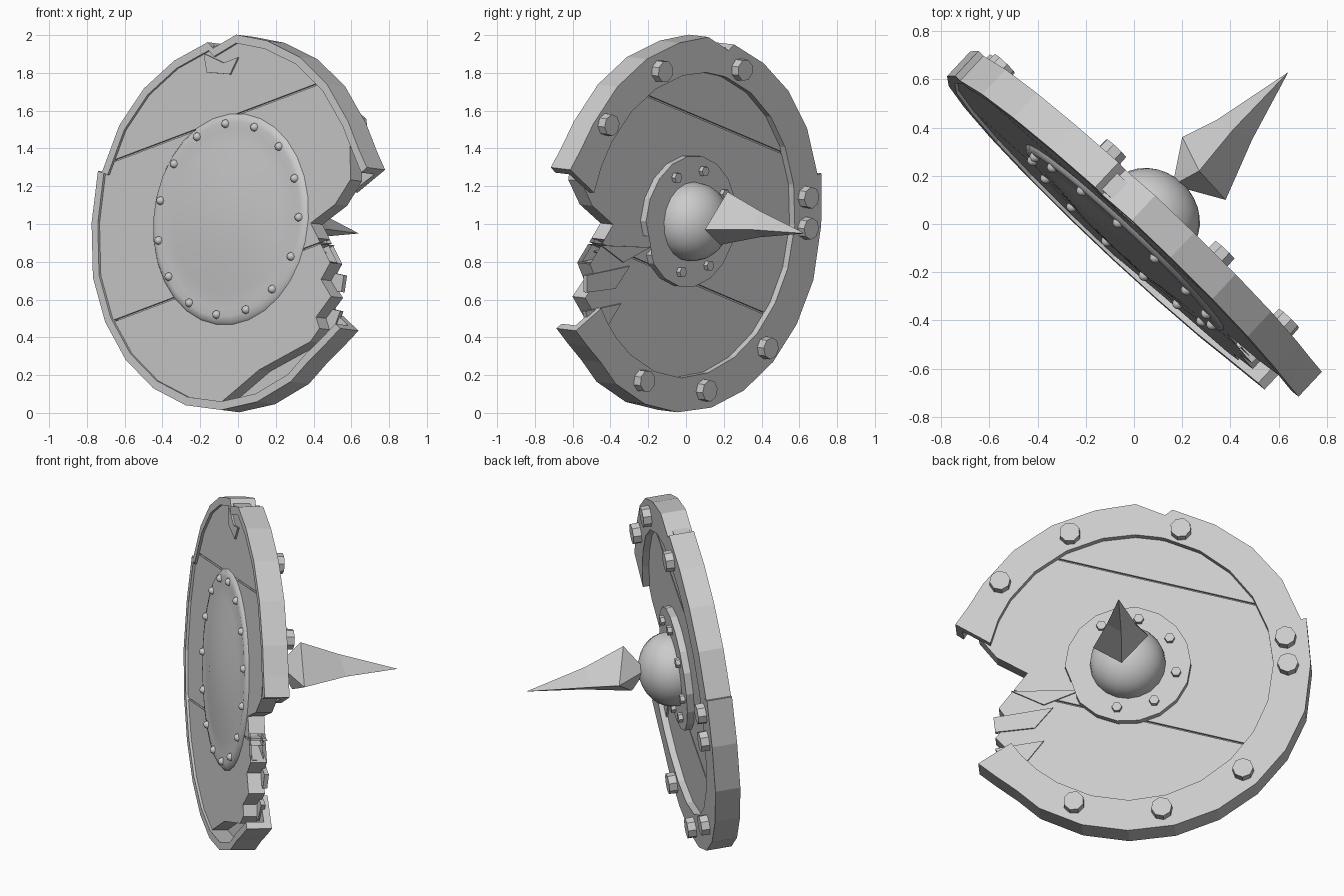
import bpy, bmesh
from math import sin, cos, radians, pi
from mathutils import Matrix, Vector

if "Cube" in bpy.data.objects:
    bpy.data.objects.remove(bpy.data.objects["Cube"])

GREY = (0.6, 0.6, 0.6, 1)
mat = bpy.data.materials.new("plain grey")
mat.use_nodes = True
mat.diffuse_color = GREY
mat.node_tree.nodes["Principled BSDF"].inputs["Base Color"].default_value = GREY

# Shield frame: local x across, y up the face, z out of the front
PLACE = (Matrix.Translation((-0.007, -0.008, 1)) @ Matrix.Rotation(radians(-43.1), 4, 'Z')
         @ Matrix.Rotation(radians(90 - 5), 4, 'X'))


def finish(name, bm, smooth=False, place=PLACE):
    bmesh.ops.recalc_face_normals(bm, faces=bm.faces)
    bm.transform(place)
    mesh = bpy.data.meshes.new(name)
    bm.to_mesh(mesh)
    bm.free()
    mesh.materials.append(mat)
    ob = bpy.data.objects.new(name, mesh)
    bpy.context.collection.objects.link(ob)
    if smooth:
        bpy.ops.object.select_all(action='DESELECT')
        ob.select_set(True)
        bpy.context.view_layer.objects.active = ob
        bpy.ops.object.shade_smooth_by_angle(angle=radians(40))
    return ob


def polar(r, deg, centre=(0, 0)):
    return (centre[0] + r * cos(radians(deg)), centre[1] + r * sin(radians(deg)))


def skin(bm, rings):
    """Join equal rings of points with quads and cap both ends."""
    loops = [[bm.verts.new(p) for p in ring] for ring in rings]
    for a, b in zip(loops, loops[1:]):
        for i in range(len(a)):
            j = (i + 1) % len(a)
            bm.faces.new((a[i], a[j], b[j], b[i]))
    bm.faces.new(loops[0])
    bm.faces.new(loops[-1])


def lathe(name, profile, sides, centre=(0, 0), smooth=False, turn=0):
    bm = bmesh.new()
    skin(bm, [[(*polar(r, turn + 360 * i / sides, centre), z) for i in range(sides)]
              for r, z in profile])
    return finish(name, bm, smooth)


def prism(name, outline, z0, z1, cuts=()):
    """Extruded outline, optionally kept on one side of each (offset, side) seam."""
    bm = bmesh.new()
    bm.faces.new([bm.verts.new((x, y, z0)) for x, y in outline])
    bmesh.ops.triangulate(bm, faces=bm.faces)
    for offset, side in cuts:
        bmesh.ops.bisect_plane(bm, geom=bm.verts[:] + bm.edges[:] + bm.faces[:],
                               plane_co=SEAM * (offset + side * 0.005),
                               plane_no=SEAM * side, clear_inner=True)
    out = bmesh.ops.extrude_face_region(bm, geom=bm.faces[:])["geom"]
    bmesh.ops.translate(bm, vec=(0, 0, z1 - z0),
                        verts=[v for v in out if isinstance(v, bmesh.types.BMVert)])
    return finish(name, bm)


# Wooden planks with a splintered right edge
SEAM = Vector((-0.272, 0.962, 0))
HIGH, LOW = 0.553, -0.284
broken = [(0.28, -0.78), (0.64, -0.63), (0.7, -0.56), (0.67, -0.5), (0.77, -0.39),
          (0.69, -0.3), (0.75, -0.21), (0.54, -0.18), (0.65, -0.15), (0.5, -0.13),
          (0.65, -0.08), (0.59, 0.0), (0.76, 0.1), (0.86, 0.23)]
wood = [polar(0.965, a) for a in range(30, 275, 15)] + broken
prism("top_plank", wood, -0.035, 0.058, [(HIGH, 1)])
prism("middle_plank", wood, -0.035, 0.058, [(HIGH, -1), (LOW, 1)])
prism("bottom_plank", wood, -0.035, 0.058, [(LOW, -1)])
prism("plank_core", [(x * 0.97, y * 0.97) for x, y in wood], -0.02, 0.045)

# Loose splinters along the break
for shard in ([(0.45, -0.22), (0.78, -0.27), (0.77, -0.36), (0.55, -0.34)],
              [(0.3, -0.12), (0.68, -0.11), (0.5, -0.2)],
              [(0.5, -0.42), (0.77, -0.46), (0.72, -0.58), (0.6, -0.55)]):
    prism("splinter", shard, -0.045, -0.02)


# Metal rim in three hammered lengths; stations are angle, radius, end slant
def rim(name, stations):
    bm = bmesh.new()
    rings = []
    for deg, grow, skew in stations:
        inner = 0.812 + 0.035 * min(0, cos(radians(deg)))
        section = [(grow, 0.072), (grow, -0.07), (inner, -0.073), (inner, -0.03),
                   (grow - 0.045, -0.03), (grow - 0.045, 0.072)]
        rings.append([(*polar(r, deg + skew * (1 - r) * 20), z) for r, z in section])
    skin(bm, rings)
    finish(name, bm)


def arc(start, stop, r=0.99):
    return [(a, r, 0) for a in range(start, stop, 15)]


rim("right_rim", [(16, 1.03, -1), (23, 1.0, 0)] + arc(33, 90) + [(91, 1.0, 0), (101, 0.945, 0)])
rim("left_rim", [(101, 0.945, 0), (103, 0.985, 0)] + arc(118, 160, 0.975) + [(164, 0.97, 0)])
rim("lower_rim", [(164, 1.0, 0), (180, 0.985, 0)] + arc(197, 310, 0.995)
    + [(312, 0.98, 0), (320, 1.0, 0), (327, 1.03, 0)])

# Bent flap of rim at the top notch
prism("rim_flap", [(-0.25, 0.9), (-0.22, 0.8), (-0.05, 0.79), (0.0, 0.88), (-0.1, 0.85)],
      0.045, 0.068)

# Rim bolts on the back
for deg, r in ((36, 0.91), (67, 0.89), (108, 0.87), (170, 0.86), (181, 0.86),
               (227, 0.89), (260, 0.89), (292, 0.89)):
    lathe("rim_bolt", [(0.06, -0.06), (0.058, -0.118)], 8, polar(r, deg), turn=deg)

# Front plate with domed rivets
FRONT = (0.01, 0.02)
lathe("front_plate", [(0.56, 0.04), (0.562, 0.058), (0.55, 0.071), (0.52, 0.077), (0.48, 0.074),
                      (0.4, 0.082), (0.25, 0.1), (0.1, 0.11), (0.01, 0.112)],
      30, FRONT, True)
for i in range(15):
    lathe("front_rivet", [(0.024, 0.068), (0.022, 0.083), (0.015, 0.094), (0.004, 0.098)],
          8, polar(0.51, 97 + 24 * i, FRONT), True)

# Back plate with a bite torn from its edge
BACK = (0.03, 0.02)
edge = [polar(0.35, a, BACK) for a in range(0, 330, 20)]
bite = [polar(r, a, BACK) for r, a in ((0.34, 328), (0.25, 331), (0.24, 340), (0.33, 346))]
prism("back_plate", edge + bite, -0.03, -0.075)
for i in range(1, 7):
    lathe("back_bolt", [(0.028, -0.07), (0.028, -0.1)], 6, polar(0.275, 13 + 45 * i, BACK))

# Round boss
lathe("boss", [(0.21, -0.07)]
      + [(0.21 * cos(t * pi / 16), -0.09 - 0.18 * sin(t * pi / 16)) for t in range(8)]
      + [(0.004, -0.27)], 20, BACK, True)

# Four-sided flared spike, from root to tip
bm = bmesh.new()
root, tip = Vector((0.16, 0.16, 1.03)), Vector((0.64, 0.63, 0.95))
flare = [(0.2, 0.36, 1.0), (0.27, 0.22, 1.17), (0.38, 0.1, 0.97), (0.24, 0.18, 0.89)]
waist = [(0.34, 0.43, 0.98), (0.41, 0.39, 1.07), (0.49, 0.35, 0.97), (0.42, 0.39, 0.93)]
skin(bm, [[root.lerp(Vector(p), 0.12) for p in flare], flare, waist,
          [tip.lerp(Vector(p), 0.01) for p in waist]])
finish("spike", bm, place=Matrix.Identity(4))
